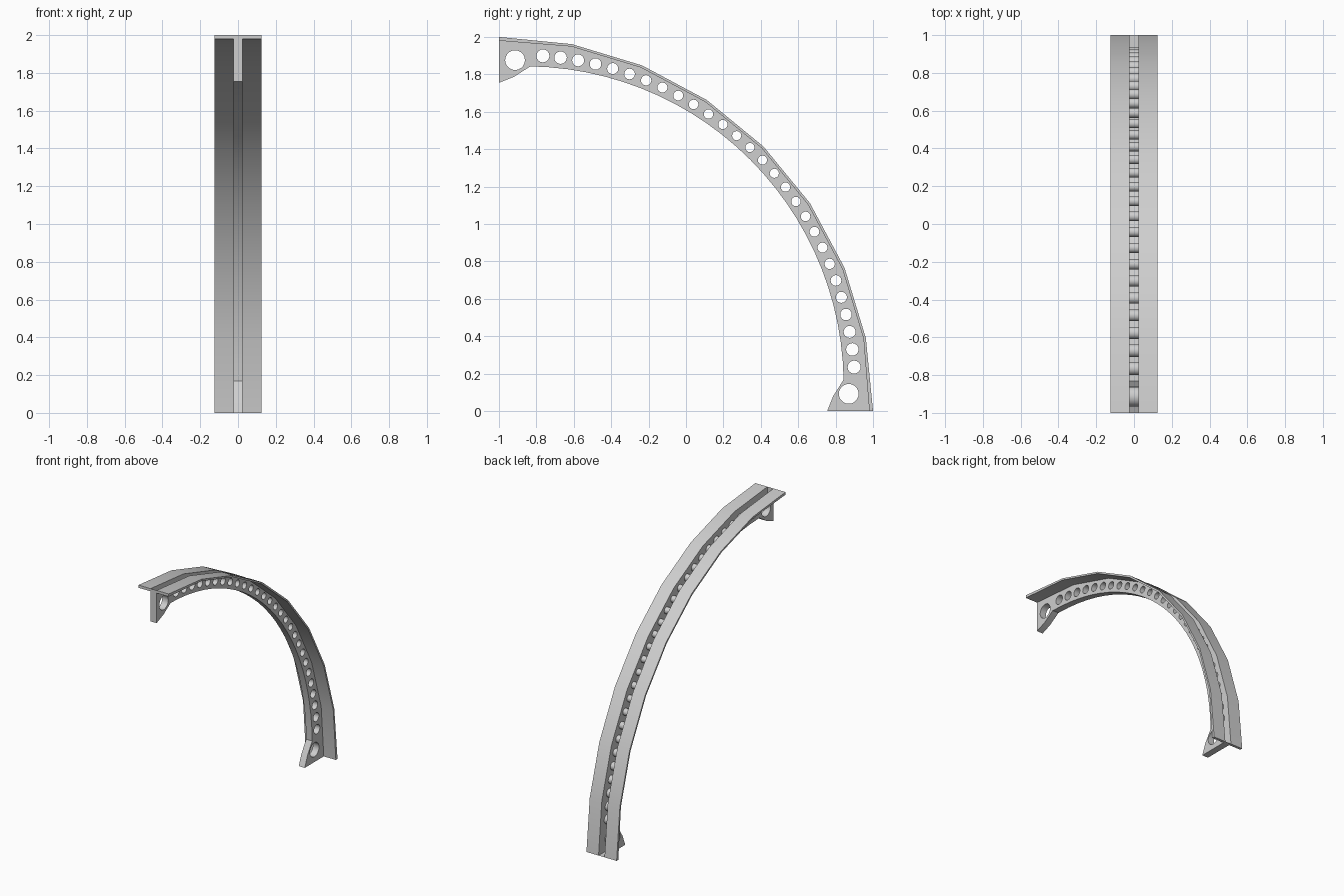
import bpy, bmesh, math
from mathutils import Matrix

if "Cube" in bpy.data.objects:
    bpy.data.objects.remove(bpy.data.objects["Cube"])

HALF_WEB, HALF_FLANGE, SEGS = 0.025, 0.125, 8

grey = bpy.data.materials.new("light grey")
grey.diffuse_color = (0.62, 0.62, 0.62, 1)
grey.use_nodes = True
grey.node_tree.nodes["Principled BSDF"].inputs["Base Color"].default_value = grey.diffuse_color


def arc(c, r, a0, a1, n):
    """Points (y, z) on a circle centred c along the diagonal, angle from vertical."""
    out = []
    for i in range(n + 1):
        a = math.radians(a0 + (a1 - a0) * i / n)
        out.append((c + r * math.sin(a) - 1, c + r * math.cos(a)))
    return out


def circle(y, z, r, n=16):
    return [(y + r * math.cos(2 * math.pi * i / n),
             z + r * math.sin(2 * math.pi * i / n)) for i in range(n)]


def finish(name, bm):
    me = bpy.data.meshes.new(name)
    bm.to_mesh(me)
    bm.free()
    me.materials.clear()
    me.materials.append(grey)
    ob = bpy.data.objects.new(name, me)
    bpy.context.collection.objects.link(ob)
    bpy.ops.object.select_all(action='DESELECT')
    ob.select_set(True)
    bpy.context.view_layer.objects.active = ob
    bpy.ops.object.shade_smooth_by_angle(angle=math.radians(25))
    return ob


# Web outline: coarse outer arc, flared feet, fine inner arc
outer = arc(0, 2, 0, 90, SEGS)
foot = [(0.0, 1.755), (0.08, 1.787)]
inner = arc(0.138, 1.705, 1, 89, 26)
outline = (outer + [(v - 1, u) for u, v in foot] + inner[::-1]
           + [(u - 1, v) for u, v in foot[::-1]])

# Lightening holes: a large one in each foot, small ones along the arc
holes = [circle(-0.914, 1.876, 0.053, 20), circle(0.870, 0.092, 0.053, 20)]
for i, (y, z) in enumerate(arc(0.1, 1.804, 4.29, 85.71, 27)):
    t = abs(i - 13.5) / 13.5
    holes.append(circle(y, z, 0.0245 + 0.0105 * t * t))

# Web plate
cu = bpy.data.curves.new("web_profile", 'CURVE')
cu.dimensions = '2D'
cu.fill_mode = 'BOTH'
cu.extrude = HALF_WEB
for loop in [outline] + holes:
    sp = cu.splines.new('POLY')
    sp.points.add(len(loop) - 1)
    for p, (y, z) in zip(sp.points, loop):
        p.co = (y, z, 0, 1)
    sp.use_cyclic_u = True
tmp = bpy.data.objects.new("web_profile", cu)
bpy.context.collection.objects.link(tmp)
bpy.context.view_layer.update()
me = bpy.data.meshes.new_from_object(tmp.evaluated_get(bpy.context.evaluated_depsgraph_get()))
bm = bmesh.new()
bm.from_mesh(me)
bpy.data.objects.remove(tmp)
bpy.data.curves.remove(cu)
bpy.data.meshes.remove(me)
bm.transform(Matrix(((0, 0, 1, 0), (1, 0, 0, 0), (0, 1, 0, 0), (0, 0, 0, 1))))
bmesh.ops.remove_doubles(bm, verts=bm.verts, dist=1e-5)
bmesh.ops.recalc_face_normals(bm, faces=bm.faces)
# Open the outer edge, leaving the groove between the flanges
groove = [f for f in bm.faces if abs(f.normal.x) < 0.5
          and all(abs(math.hypot(v.co.y + 1, v.co.z) - 2) < 1e-3 for v in f.verts)]
bmesh.ops.delete(bm, geom=groove, context='FACES')
finish("rib_web", bm)

# Flange strips either side of the groove, slightly thicker at the ends
for side, name in ((-1, "left_flange"), (1, "right_flange")):
    bm = bmesh.new()
    rings = []
    for i, (y, z) in enumerate(outer):
        th = 0.02 if i in (0, SEGS) else 0.013
        k = 1 - th / 2
        yi, zi = (y + 1) * k - 1, z * k
        rings.append([bm.verts.new((side * x, a, b)) for x, a, b in (
            (HALF_WEB, y, z), (HALF_FLANGE, y, z),
            (HALF_FLANGE, yi, zi), (HALF_WEB, yi, zi))])
    for r, s in zip(rings, rings[1:]):
        for j in range(4):
            k = (j + 1) % 4
            bm.faces.new((r[j], r[k], s[k], s[j]))
    bm.faces.new(rings[0])
    bm.faces.new(rings[-1])
    bmesh.ops.recalc_face_normals(bm, faces=bm.faces)
    # The web side already forms the inner wall
    wall = [f for f in bm.faces if all(abs(abs(v.co.x) - HALF_WEB) < 1e-5 for v in f.verts)]
    bmesh.ops.delete(bm, geom=wall, context='FACES')
    finish(name, bm)
